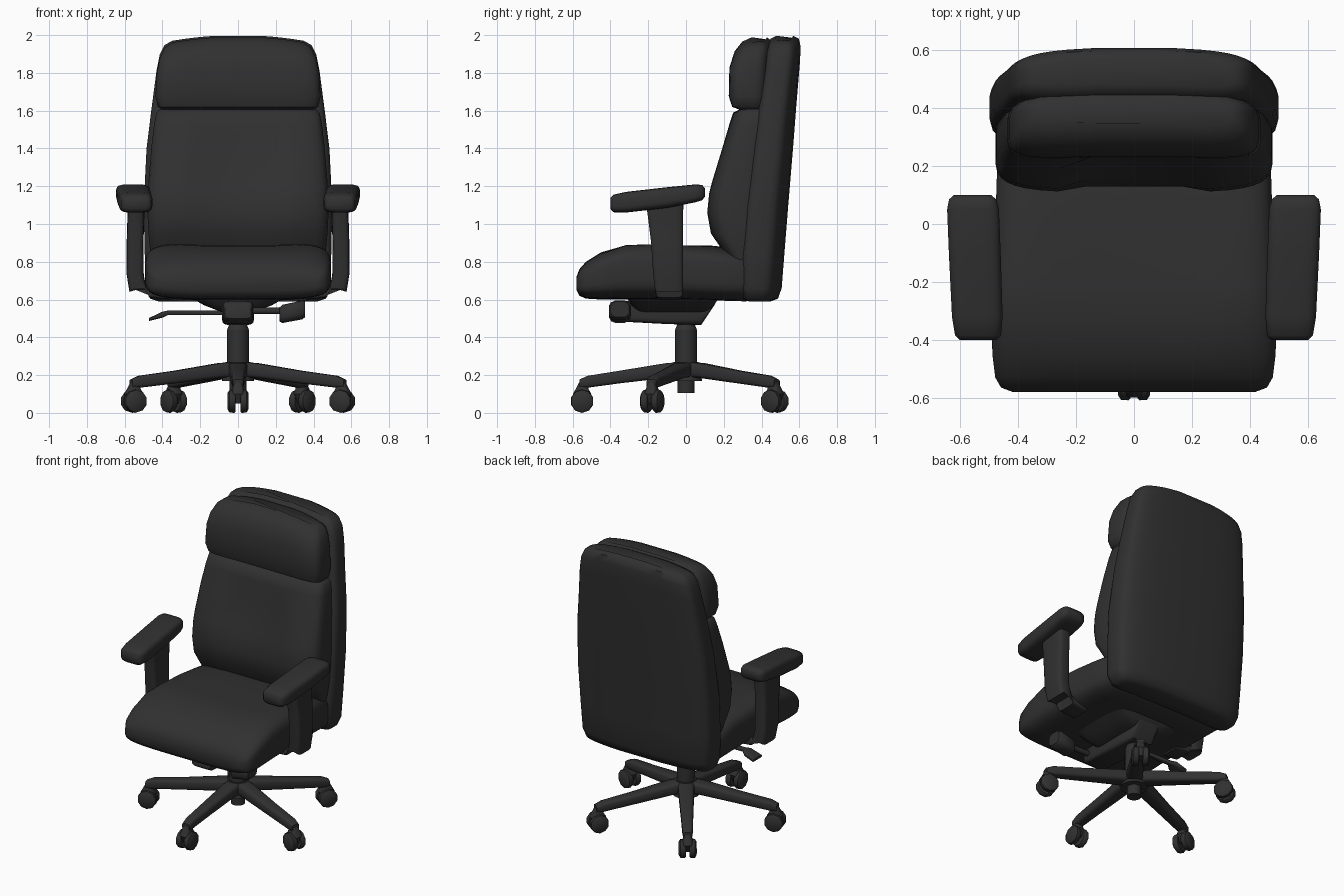
import bpy, bmesh, math
from mathutils import Vector, Matrix

cube = bpy.data.objects.get("Cube")
if cube:
    bpy.data.objects.remove(cube, do_unlink=True)

COLOR = (0.03, 0.03, 0.03, 1)
black = bpy.data.materials.new("charcoal leather")
black.use_nodes = True
black.diffuse_color = COLOR
shader = black.node_tree.nodes["Principled BSDF"]
shader.inputs["Base Color"].default_value = COLOR
shader.inputs["Roughness"].default_value = 0.7


def finish(name, bm, angle=50):
    bmesh.ops.recalc_face_normals(bm, faces=bm.faces)
    mesh = bpy.data.meshes.new(name)
    bm.to_mesh(mesh)
    bm.free()
    mesh.materials.append(black)
    ob = bpy.data.objects.new(name, mesh)
    bpy.context.collection.objects.link(ob)
    bpy.ops.object.select_all(action='DESELECT')
    ob.select_set(True)
    bpy.context.view_layer.objects.active = ob
    bpy.ops.object.shade_smooth_by_angle(angle=math.radians(angle))
    return ob


def ring(center, u, v, power=4, n=36):
    """Rounded-rectangle outline spanned by half-axes u and v."""
    def soft(t):
        return math.copysign(abs(t) ** (2 / power), t)
    pts = []
    for i in range(n):
        a = 2 * math.pi * (i + 0.5) / n
        pts.append(Vector(center) + Vector(u) * soft(math.cos(a)) + Vector(v) * soft(math.sin(a)))
    return pts


def loft(name, rings, bend=None, angle=50):
    bm = bmesh.new()
    rows = [[bm.verts.new(p) for p in r] for r in rings]
    n = len(rows[0])
    for a, b in zip(rows, rows[1:]):
        for i in range(n):
            j = (i + 1) % n
            bm.faces.new((a[i], a[j], b[j], b[i]))
    bm.faces.new(rows[0])
    bm.faces.new(rows[-1])
    if bend:
        for v in bm.verts:
            bend(v.co)
    return finish(name, bm, angle)


def upright(sections, power=4.5):
    """Rings stacked in z from (z, front, back, half width)."""
    return [ring((0, (f + b) / 2, z), (w, 0, 0), (0, (b - f) / 2, 0), power)
            for z, f, b, w in sections]


def lying(sections, x=0, power=4.5, n=36):
    """Rings stacked in y from (y, bottom, top, half width)."""
    return [ring((x, y, (lo + hi) / 2), (w, 0, 0), (0, 0, (hi - lo) / 2), power, n)
            for y, lo, hi, w in sections]


def cylinder(name, radius, low, high, sides=16, top=None):
    bm = bmesh.new()
    bmesh.ops.create_cone(bm, cap_ends=True, segments=sides, radius1=radius,
                          radius2=radius if top is None else top, depth=high - low,
                          matrix=Matrix.Translation((0, 0, (low + high) / 2)))
    return finish(name, bm, 40)


# Backrest: rear shell, padded front, head pillow
def crown(co):
    co.z -= 0.25 * co.x ** 2 * min(1, max(0, (co.z - 1.65) / 0.25))
    co.y -= 0.12 * co.x ** 2


def panel(co):
    if co.y < 0.32 and abs(co.x) < 0.24 and 0.9 < co.z < 1.5:
        co.y += 0.035 if co.z > 1.15 else 0.02


loft("back_shell", upright([
    (0.59, .34, .45, .42), (0.605, .31, .49, .465), (0.66, .295, .51, .487),
    (0.85, .30, .525, .495), (1.1, .32, .545, .50), (1.4, .36, .57, .485),
    (1.6, .385, .585, .46), (1.85, .42, .605, .432), (1.94, .43, .61, .415),
    (1.985, .45, .6, .39), (2.0, .48, .57, .35)]), crown)
loft("back_cushion", upright([
    (0.72, .27, .40, .44), (0.85, .20, .40, .465), (0.95, .13, .40, .475),
    (1.06, .11, .42, .48), (1.16, .12, .42, .478), (1.22, .135, .42, .475),
    (1.4, .19, .43, .46), (1.53, .23, .45, .445), (1.59, .25, .45, .432),
    (1.61, .29, .45, .41)]), panel)
loft("head_pillow", upright([
    (1.605, .29, .45, .40), (1.62, .25, .45, .425), (1.68, .232, .46, .438),
    (1.84, .235, .465, .43), (1.92, .26, .465, .415), (1.97, .30, .46, .39),
    (1.992, .35, .43, .35)]), crown)


# Seat cushion with a rounded front lip and a shallow dish
def dish(co):
    if co.z > 0.8 and -0.4 < co.y < 0.15:
        co.z -= 0.02 * max(0, 1 - (co.x / 0.4) ** 2)


loft("seat", lying([
    (-.58, .65, .72, .42), (-.565, .62, .76, .46), (-.53, .605, .80, .48),
    (-.45, .60, .85, .49), (-.32, .60, .90, .493), (-.2, .60, .905, .49),
    (0, .60, .90, .48), (.15, .595, .885, .475), (.32, .59, .86, .47),
    (.36, .62, .8, .45)]), dish)

# Tilt mechanism below the seat
loft("seat_plate", [ring((0, -.07, z), (w, 0, 0), (0, d, 0), 6, 24)
                    for z, w, d in ((.535, .09, .18), (.57, .18, .22), (.62, .27, .25))])
loft("tilt_housing", lying([
    (-.40, .50, .57, .07), (-.38, .485, .59, .08), (-.1, .47, .6, .085),
    (.08, .465, .6, .085), (.15, .57, .6, .08)], 0, 6, 20))
loft("tension_knob", [ring((x, -.35, .535 + (x - .29) * .2), (0, r, 0), (0, 0, r * .85), 3, 12)
                      for x, r in ((.22, .045), (.235, .058), (.34, .06), (.355, .05))])
loft("knob_rod", [ring((x, -.35, .54), (0, .018, 0), (0, 0, .018), 2, 8)
                  for x in (.05, .24)])
loft("height_lever", [ring((x, -.1, z), (0, w, 0), (0, 0, h), 5, 12)
                      for x, z, w, h in ((-.05, .53, .015, .012), (-.37, .53, .015, .012),
                                         (-.40, .52, .04, .016), (-.47, .495, .05, .008))])

# Armrests: bent post from under the seat, and a sloping pad
for s, side in ((1, "left"), (-1, "right")):
    post = [ring((s * x, y, z), (s * ux, 0, uz), (0, d, 0), 5, 16)
            for x, y, z, ux, uz, d in (
                (.36, -.09, .625, 0, .025, .07), (.48, -.09, .64, .01, .03, .07),
                (.535, -.09, .675, .04, -.035, .075), (.545, -.095, .74, .046, 0, .08),
                (.545, -.10, .90, .045, 0, .085), (.54, -.11, 1.06, .045, 0, .095),
                (.54, -.115, 1.13, .05, 0, .105))]
    loft(side + "_arm_post", post)

    def splay(co, s=s):
        co.x += s * 0.04 * (co.y + 0.1)
    loft(side + "_arm_pad", lying([
        (-.40, 1.08, 1.14, .065), (-.385, 1.062, 1.155, .08), (-.32, 1.06, 1.17, .088),
        (-.1, 1.085, 1.195, .09), (.05, 1.115, 1.21, .09), (.085, 1.125, 1.207, .082),
        (.10, 1.145, 1.19, .065)], s * .55, 4, 20), splay)

# Gas column and hub
cylinder("gas_column", 0.058, 0.22, 0.44)
cylinder("column_collar", 0.058, 0.44, 0.48, top=0.042)
cylinder("base_hub", 0.085, 0.17, 0.27, top=0.065)
cylinder("hub_foot", 0.045, 0.105, 0.18)

# Five-legged base with twin-wheel casters
for k in range(5):
    reach = 0.55 if k == 0 else 0.58
    turn = Matrix.Rotation(math.radians(72 * k - 90), 4, 'Z')
    tag = str(k + 1)
    leg = loft("base_leg_" + tag, [
        ring((r, 0, z), (0, w, 0), (0, 0, h), 4, 12)
        for r, z, w, h in ((0, .23, .055, .04), (.1, .225, .05, .04),
                           (.35, .19, .04, .034), (reach - .03, .165, .033, .032),
                           (reach + .015, .155, .028, .022))])
    stem = loft("caster_stem_" + tag, [
        ring((reach + dx, 0, z), (w, 0, 0), (0, d, 0), 4, 12)
        for dx, z, w, d in ((0, .05, .03, .014), (0, .10, .05, .035),
                            (0, .125, .035, .03), (-.005, .16, .022, .022))])
    parts = [leg, stem]
    for s in (-1, 1):
        wheel = loft("caster_wheel_" + tag + ("a" if s < 0 else "b"), [
            ring((reach, s * y, .062), (r, 0, 0), (0, 0, r), 2, 10)
            for y, r in ((.012, .055), (.02, .062), (.045, .06), (.056, .042))])
        parts.append(wheel)
    for ob in parts:
        ob.data.transform(turn)
